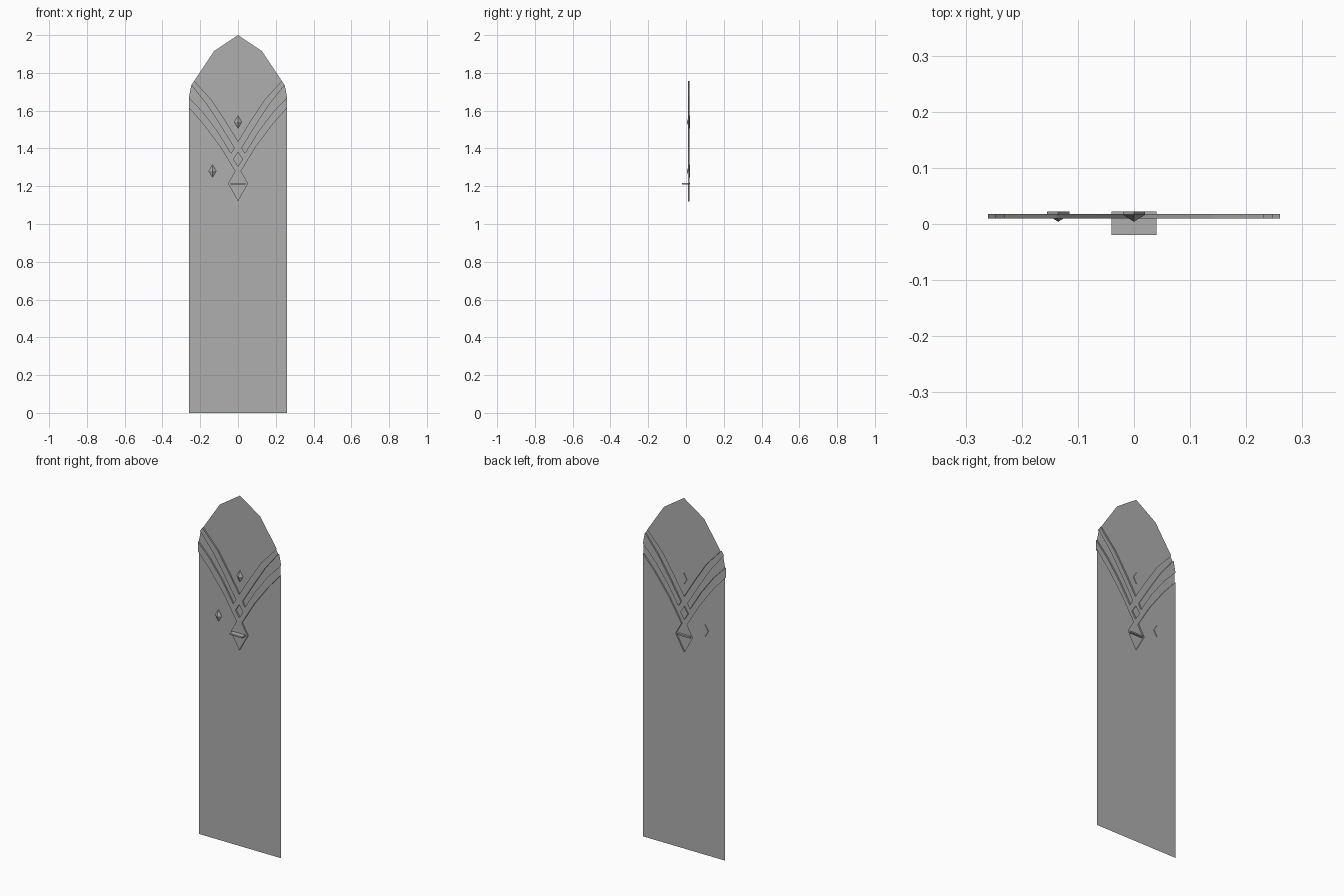
import bpy, bmesh

if "Cube" in bpy.data.objects:
    bpy.data.objects.remove(bpy.data.objects["Cube"])

mat = bpy.data.materials.new("dark_grey")
mat.diffuse_color = (0.43, 0.43, 0.43, 1)
mat.use_nodes = True
mat.node_tree.nodes["Principled BSDF"].inputs["Base Color"].default_value = mat.diffuse_color


def make(name, verts, faces):
    me = bpy.data.meshes.new(name)
    me.from_pydata(verts, [], faces)
    bm = bmesh.new()
    bm.from_mesh(me)
    bmesh.ops.remove_doubles(bm, verts=bm.verts, dist=1e-5)
    bmesh.ops.recalc_face_normals(bm, faces=bm.faces)
    bm.to_mesh(me)
    bm.free()
    me.materials.append(mat)
    ob = bpy.data.objects.new(name, me)
    bpy.context.collection.objects.link(ob)
    return ob


FIELD_Y, TRIM_Y = 0.018, 0.010

# Lines of the relief (left half): two bands merging above a pointed drop
upper_top = [(-.232, 1.7575), (-.138, 1.655), (-.069, 1.55), (0, 1.438)]
upper_low = [(-.247, 1.735), (-.164, 1.632), (-.095, 1.525), (-.02, 1.403)]
lower_top = [(-.26, 1.67), (-.185, 1.592), (-.106, 1.487), (-.037, 1.375)]
lower_low = [(-.26, 1.615), (-.185, 1.53), (-.095, 1.41), (-.016, 1.28)]
d_top, d_side, d_low = (0, 1.38), (-.024, 1.343), (0, 1.306)
mid, tip, wing = (0, 1.28), (0, 1.12), (-.053, 1.215)
p1, p2, p3, p4 = (c[-1] for c in (upper_top, upper_low, lower_top, lower_low))

# Raised pieces, as quads
raised = []
for a, b in ((upper_top, upper_low), (lower_top, lower_low)):
    raised += [[a[i], a[i + 1], b[i + 1], b[i]] for i in range(3)]
raised += [[p1, d_top, d_side, p2], [p2, d_side, p3], [p3, d_side, p4],
           [d_side, d_low, mid, p4], [p4, mid, tip, wing]]

# Flat field pieces behind them
field = [upper_top + [(0, 2), (-.127, 1.915)],
         [upper_low[i] for i in range(4)] + lower_top[::-1],
         [d_top, d_side, d_low],
         lower_low + [wing, tip, (0, 0), (-.26, 0)]]

# Step walls follow these lines
walls = [upper_top, upper_low + lower_top[::-1], lower_low + [wing, tip],
         [d_top, d_side, d_low]]


def mirrored(name, polys):
    verts, faces = [], []
    for sx in (1, -1):
        for poly in polys:
            faces.append(range(len(verts), len(verts) + len(poly)))
            verts += [(sx * x, y, z) for x, y, z in poly]
    ob = make(name, verts, faces)
    bm = bmesh.new()
    bm.from_mesh(ob.data)
    # merge coplanar halves into clean faces
    bmesh.ops.dissolve_limit(bm, angle_limit=0.01, verts=bm.verts, edges=bm.edges)
    bm.to_mesh(ob.data)
    bm.free()


# Arched panel with its stepped relief as one continuous sheet
polys = [[(x, TRIM_Y, z) for x, z in p] for p in raised]
polys += [[(x, FIELD_Y, z) for x, z in p] for p in field]
for line in walls:
    for (ax, az), (bx, bz) in zip(line, line[1:]):
        polys.append([(ax, TRIM_Y, az), (bx, TRIM_Y, bz),
                      (bx, FIELD_Y, bz), (ax, FIELD_Y, az)])
mirrored("panel", polys)

# Diamond studs: short prism with a pointed front
for i, (cx, cz) in enumerate([(0, 1.54), (-.135, 1.28)]):
    w, h = 0.02, 0.034
    ring = [(cx - w, cz), (cx, cz - h), (cx + w, cz), (cx, cz + h)]
    v = [(x, y, z) for y in (.022, .0165) for x, z in ring] + [(cx, .004, cz)]
    f = [(3, 2, 1, 0)]
    for k in range(4):
        n = (k + 1) % 4
        f += [(k, n, n + 4, k + 4), (k + 4, n + 4, 8)]
    make("stud_%d" % (i + 1), v, f)

# Thin flat latch plate through the drop
bpy.ops.mesh.primitive_cube_add(size=1, location=(0, 0.001, 1.214))
latch = bpy.context.object
latch.name = "latch_plate"
latch.scale = (0.08, 0.042, 0.008)
latch.data.materials.append(mat)
